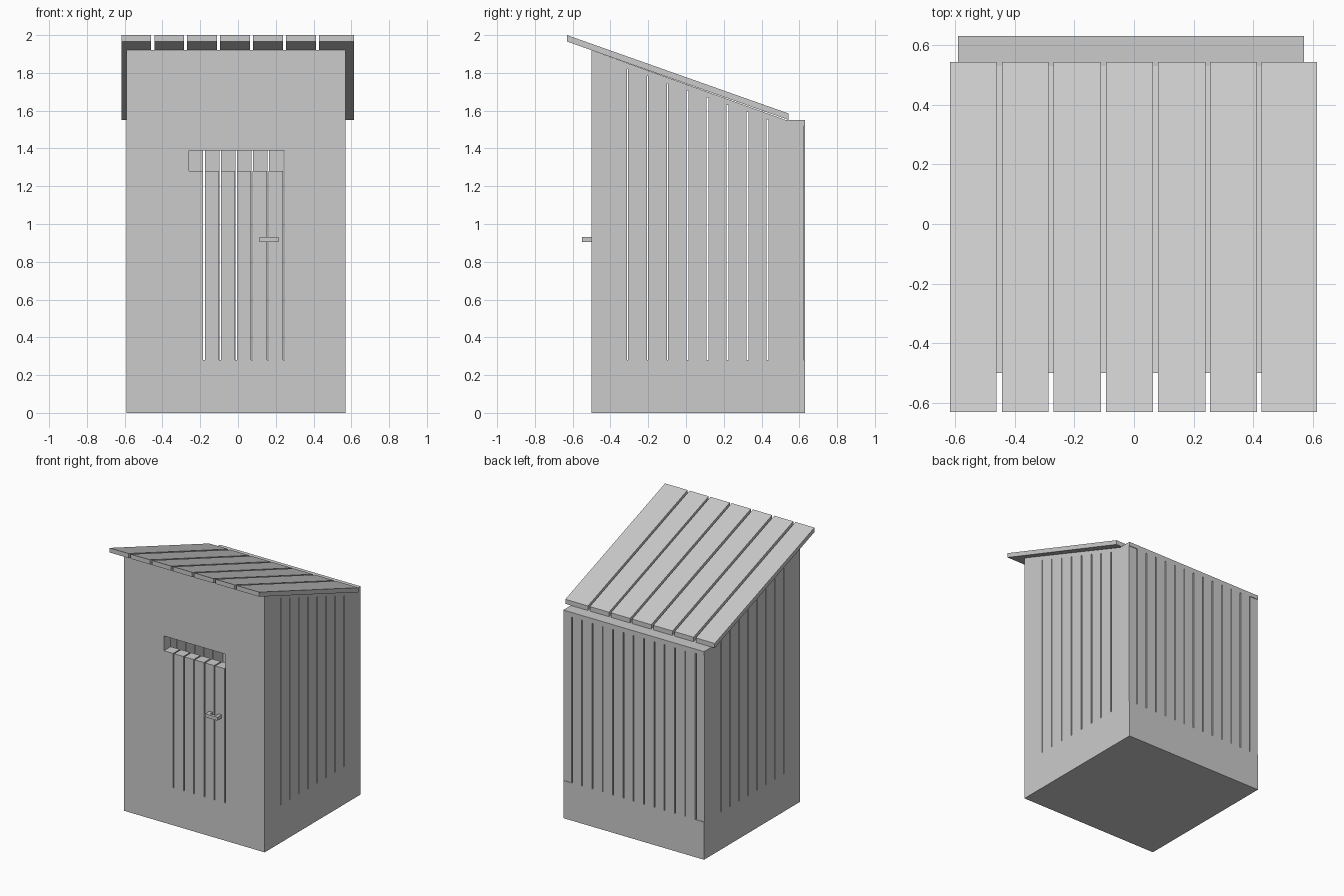
import bpy, bmesh

if "Cube" in bpy.data.objects:
    bpy.data.objects.remove(bpy.data.objects["Cube"])

SLOPE = 0.359


def roof_z(y):
    # underside of the sloping roof
    return 1.92 - SLOPE * (y + 0.5)


def mesh_object(name, bm):
    bmesh.ops.recalc_face_normals(bm, faces=bm.faces)
    me = bpy.data.meshes.new(name)
    bm.to_mesh(me)
    bm.free()
    ob = bpy.data.objects.new(name, me)
    bpy.context.collection.objects.link(ob)
    return ob


def add_prism(bm, profile, x0, x1):
    # extrude a (y, z) profile along x
    a = [bm.verts.new((x0, y, z)) for y, z in profile]
    b = [bm.verts.new((x1, y, z)) for y, z in profile]
    bm.faces.new(a)
    bm.faces.new(b[::-1])
    n = len(a)
    for i in range(n):
        j = (i + 1) % n
        bm.faces.new((a[i], b[i], b[j], a[j]))


def boxes(name, items):
    # each item is x0, x1, y0, y1, z0, z1
    bm = bmesh.new()
    for x0, x1, y0, y1, z0, z1 in items:
        add_prism(bm, [(y0, z0), (y1, z0), (y1, z1), (y0, z1)], x0, x1)
    return mesh_object(name, bm)


def prism(name, profile, x0, x1):
    bm = bmesh.new()
    add_prism(bm, profile, x0, x1)
    return mesh_object(name, bm)


def cut(target, cutter):
    cutter.hide_render = True
    mod = target.modifiers.new("cut", 'BOOLEAN')
    mod.operation = 'DIFFERENCE'
    mod.solver = 'EXACT'
    mod.object = cutter
    bpy.context.view_layer.objects.active = target
    bpy.ops.object.modifier_apply(modifier=mod.name)
    bpy.data.objects.remove(cutter)


# base slab
boxes("base", [(-0.59, 0.57, -0.5, 0.63, 0, 0.14)])

# hollow walls with a sloping top
walls = prism("walls", [(-0.5, 0.14), (0.63, 0.14), (0.63, 1.55),
                        (0.53, 1.55), (-0.5, 1.92)], -0.59, 0.57)
cut(walls, prism("cavity", [(-0.42, 0.1), (0.55, 0.1), (0.55, 1.52), (0.53, 1.52),
                            (-0.42, roof_z(-0.42) - 0.03)], -0.51, 0.49))

# gaps between the side boards, through both sides
side = []
for i in range(8):
    y = -0.31 + 0.106 * i
    w = 0.003 if i < 3 else 0.005
    side.append((-0.7, 0.7, y - w, y + w, 0.28, roof_z(y) - 0.031))
cut(walls, boxes("side_gaps", side))

# gaps between the back boards, with slightly recessed corner boards
back = [(x - 0.004, x + 0.004, 0.5, 0.7, 0.28, 1.515)
        for x in [-0.52 + 0.085 * i for i in range(13)]]
cut(walls, boxes("back_gaps", back))
cut(walls, boxes("back_corners", [(-0.7, -0.52, 0.626, 0.7, 0.28, 1.52),
                                  (0.5, 0.7, 0.626, 0.7, 0.28, 1.52)]))

# door board gaps and window slot
door = [(x - 0.0045, x + 0.0045, -0.6, -0.35, 0.28, 1.3)
        for x in [-0.18 + 0.0845 * i for i in range(6)]]
cut(walls, boxes("door_gaps", door))
cut(walls, boxes("window_slot", [(-0.26, 0.245, -0.6, -0.35, 1.28, 1.39)]))

# door handle: bar on two posts
boxes("door_handle", [(0.115, 0.215, -0.55, -0.53, 0.905, 0.93),
                      (0.115, 0.14, -0.53, -0.495, 0.905, 0.93),
                      (0.19, 0.215, -0.53, -0.495, 0.905, 0.93)])

# roof planks
planks = [(-0.617, -0.461), (-0.443, -0.286), (-0.269, -0.111), (-0.094, 0.064),
          (0.08, 0.239), (0.254, 0.412), (0.428, 0.614)]
for i, (x0, x1) in enumerate(planks):
    prism(f"roof_plank_{i + 1}", [(-0.63, 1.966), (0.543, 1.551),
                                  (0.543, 1.585), (-0.63, 2.0)], x0, x1)
